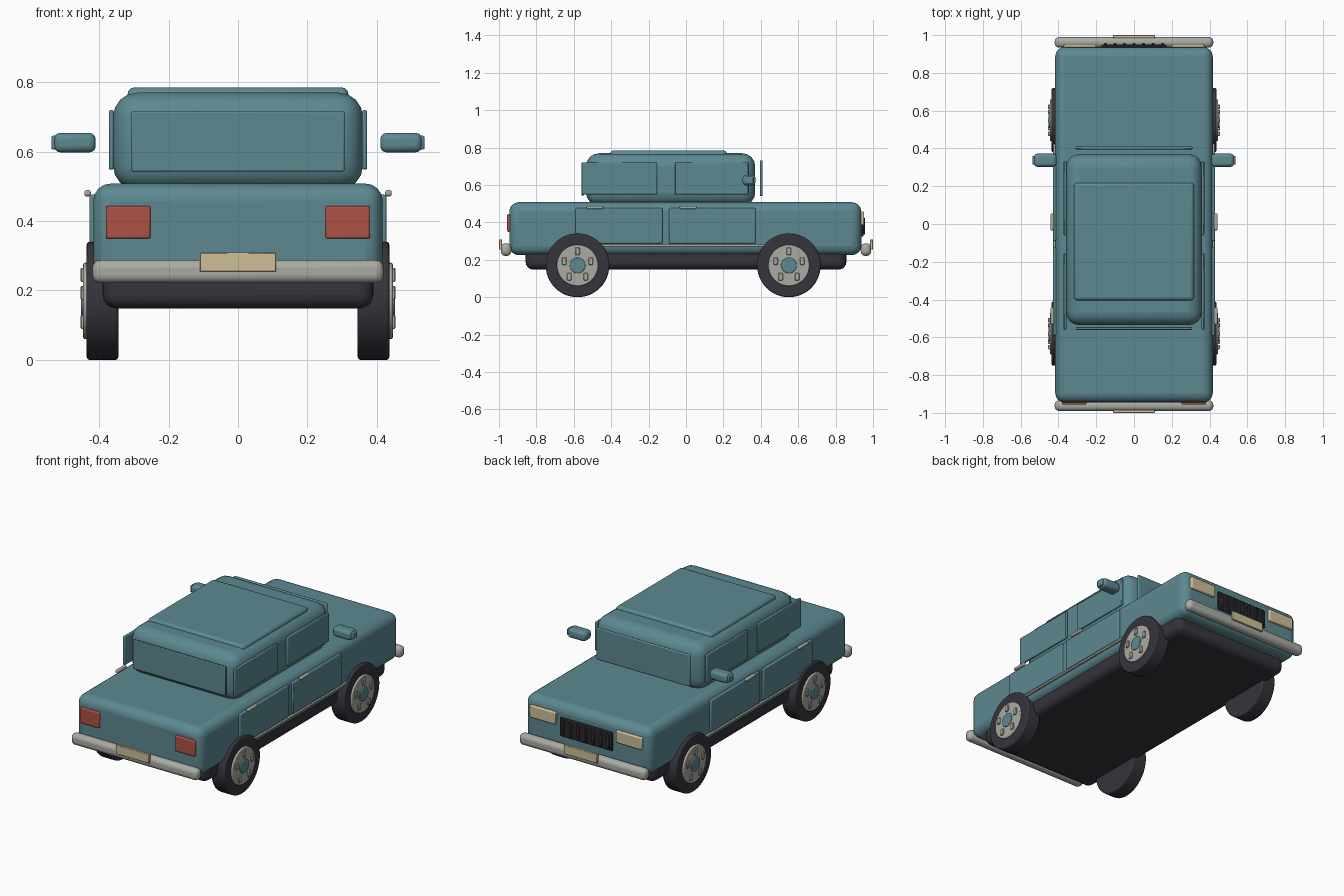
import bpy, math

if "Cube" in bpy.data.objects:
    bpy.data.objects.remove(bpy.data.objects["Cube"])


def material(name, rgb):
    m = bpy.data.materials.new(name)
    m.diffuse_color = (*rgb, 1)
    m.use_nodes = True
    m.node_tree.nodes["Principled BSDF"].inputs["Base Color"].default_value = m.diffuse_color
    return m


TEAL = material("teal paint", (0.109, 0.25, 0.285))
DARK = material("dark rubber", (0.036, 0.035, 0.045))
BLACK = material("black", (0.02, 0.02, 0.023))
CHROME = material("chrome", (0.40, 0.41, 0.37))
RED = material("red lens", (0.42, 0.085, 0.06))
CREAM = material("cream", (0.62, 0.52, 0.31))


def finish(ob, name, mat, bevel, segments):
    ob.name = name
    ob.data.materials.append(mat)
    if bevel:
        b = ob.modifiers.new("bevel", "BEVEL")
        b.width, b.segments, b.limit_method = bevel, segments, "ANGLE"
    bpy.ops.object.shade_smooth_by_angle(angle=math.radians(40))
    return ob


def box(name, mat, x, y, z, bevel=0.0, segments=4):
    """Rounded box given by its x, y and z ranges."""
    bpy.ops.mesh.primitive_cube_add(size=1)
    ob = bpy.context.object
    lo, hi = zip(x, y, z)
    mid = [(a + b) / 2 for a, b in zip(lo, hi)]
    for v in ob.data.vertices:
        v.co = [m + c * (b - a) for m, c, a, b in zip(mid, v.co, lo, hi)]
    return finish(ob, name, mat, bevel, segments)


def disc(name, mat, x, y, z, radius, bevel=0.0, sides=48):
    """Cylinder lying along x, given by its x range."""
    bpy.ops.mesh.primitive_cylinder_add(vertices=sides, radius=radius, depth=abs(x[1] - x[0]),
                                        location=((x[0] + x[1]) / 2, y, z),
                                        rotation=(0, math.pi / 2, 0))
    return finish(bpy.context.object, name, mat, bevel, 3)


def side(s, a, b):
    return tuple(sorted((s * a, s * b)))


# Main shells
box("body", TEAL, (-0.417, 0.417), (-0.945, 0.937), (0.225, 0.508), 0.05)
box("chassis", DARK, (-0.39, 0.39), (-0.857, 0.857), (0.148, 0.30), 0.04)
box("cabin", TEAL, (-0.36, 0.36), (-0.535, 0.37), (0.49, 0.77), 0.07)
box("roof_panel", TEAL, (-0.318, 0.318), (-0.405, 0.218), (0.74, 0.785), 0.018, 3)

# End windows
box("rear_window", TEAL, (-0.307, 0.307), (-0.56, -0.545), (0.543, 0.716), 0.004, 2)
box("windscreen", TEAL, (-0.31, 0.31), (0.395, 0.41), (0.54, 0.732), 0.006, 2)

# Bumpers and number plates
for end, s in (("rear", -1), ("front", 1)):
    box(end + "_bumper", CHROME, (-0.42, 0.42), side(s, 0.934, 0.99), (0.221, 0.288), 0.024)
    box(end + "_number_plate", CREAM, (-0.11, 0.11), side(s, 0.984, 1.0), (0.254, 0.309), 0.002, 1)

# Grille with upright slats
box("grille", BLACK, (-0.172, 0.172), (0.92, 0.949), (0.325, 0.435), 0.004, 2)
for i in range(7):
    x = -0.15 + i * 0.05
    box("grille_slat", DARK, (x - 0.008, x + 0.008), (0.94, 0.957), (0.335, 0.425), 0.003, 1)

for s in (-1, 1):
    # Lamps
    box("tail_light", RED, side(s, 0.252, 0.381), (-0.956, -0.92), (0.349, 0.444), 0.006, 2)
    box("headlight", CREAM, side(s, 0.20, 0.372), (0.92, 0.953), (0.385, 0.458), 0.006, 2)

    # Doors, handles and side windows
    for y0, y1 in ((-0.59, -0.125), (-0.09, 0.372)):
        box("door", TEAL, side(s, 0.405, 0.428), (y0, y1), (0.287, 0.476), 0.006, 2)
    for y in (-0.487, 0.011):
        box("door_handle", CHROME, side(s, 0.424, 0.443), (y - 0.045, y + 0.045), (0.471, 0.489), 0.007, 3)
    for y0, y1 in ((-0.56, -0.155), (-0.06, 0.333)):
        box("side_window", TEAL, side(s, 0.358, 0.372), (y0, y1), (0.548, 0.72), 0.005, 2)

    # Side trim strip
    box("trim_strip", CHROME, side(s, 0.41, 0.428), (-0.53, 0.50), (0.27, 0.283), 0.003, 2)

    # Mirror with its outer cap
    box("mirror", TEAL, side(s, 0.41, 0.53), (0.303, 0.372), (0.598, 0.654), 0.018, 3)
    box("mirror_cap", TEAL, side(s, 0.52, 0.538), (0.315, 0.36), (0.606, 0.646), 0.005, 2)

    # Wheels
    for y in (-0.58, 0.55):
        z = 0.17
        disc("tyre", DARK, side(s, 0.345, 0.436), y, z, 0.17, 0.008)
        disc("wheel_disc", CHROME, side(s, 0.42, 0.446), y, z, 0.11, 0.005)
        disc("hub_cap", TEAL, side(s, 0.43, 0.452), y, z, 0.042, 0.004, 24)
        for k in range(5):
            a = math.pi / 2 + k * math.tau / 5
            cy, cz = y + 0.075 * math.cos(a), z + 0.075 * math.sin(a)
            box("wheel_lug", CHROME, side(s, 0.44, 0.454), (cy - 0.012, cy + 0.012),
                (cz - 0.02, cz + 0.02), 0.003, 1)
